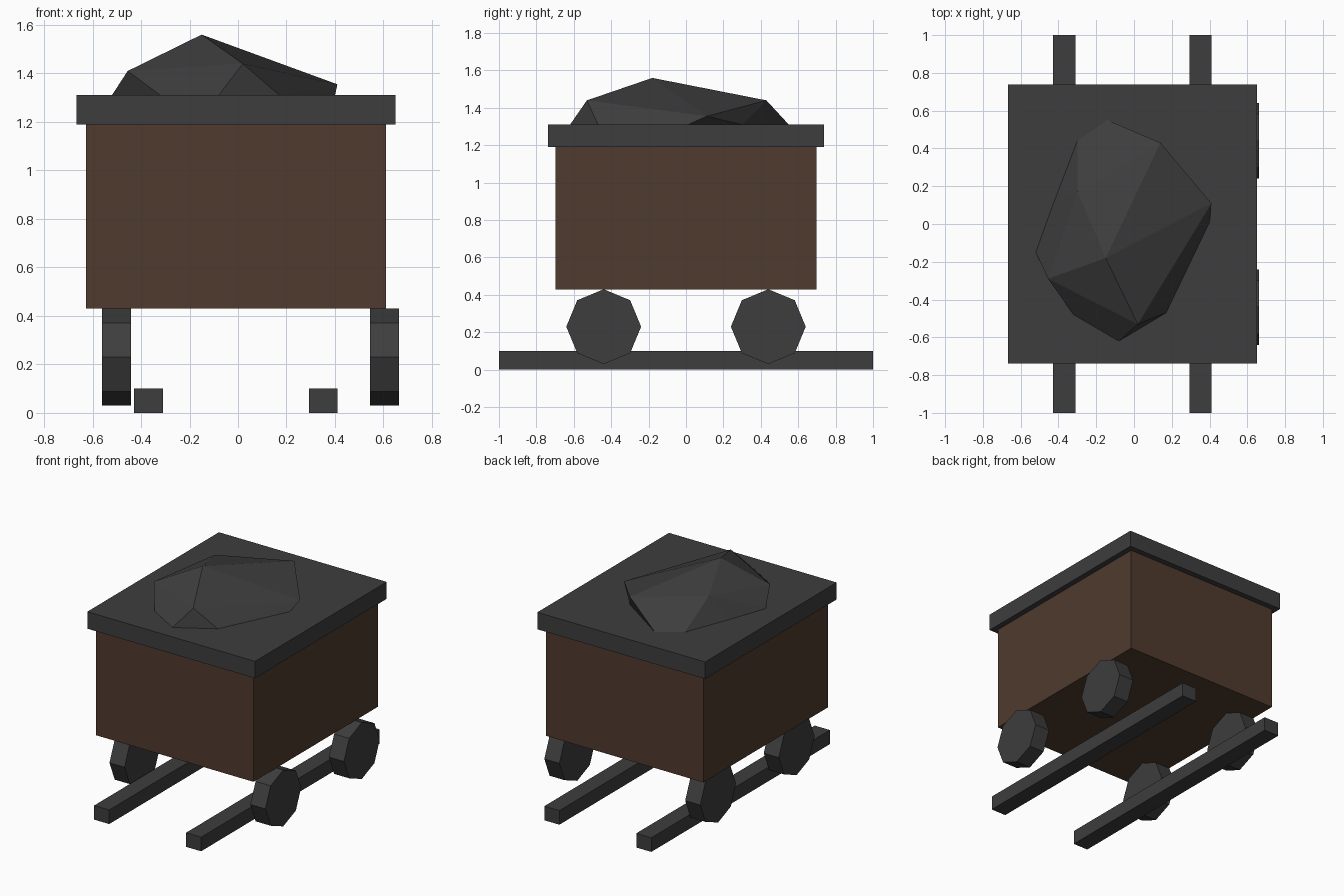
import bpy, bmesh, math
from mathutils import Matrix

cube = bpy.data.objects.get("Cube")
if cube:
    bpy.data.objects.remove(cube, do_unlink=True)


def material(name, rgb):
    mat = bpy.data.materials.new(name)
    mat.use_nodes = True
    mat.diffuse_color = (*rgb, 1)
    mat.node_tree.nodes["Principled BSDF"].inputs["Base Color"].default_value = (*rgb, 1)
    return mat


iron = material("dark_grey", (0.047, 0.047, 0.047))
wood = material("brown", (0.08, 0.043, 0.027))


def finish(name, bm, mat):
    bmesh.ops.recalc_face_normals(bm, faces=bm.faces[:])
    mesh = bpy.data.meshes.new(name)
    bm.to_mesh(mesh)
    bm.free()
    mesh.materials.append(mat)
    obj = bpy.data.objects.new(name, mesh)
    bpy.context.scene.collection.objects.link(obj)
    return obj


def box(name, centre, size, mat):
    bm = bmesh.new()
    bmesh.ops.create_cube(bm, size=1, matrix=Matrix.Diagonal((*size, 1)))
    finish(name, bm, mat).location = centre


def wheel(name, centre):
    # octagonal disc with its axle along x and a corner at the top
    bm = bmesh.new()
    bmesh.ops.create_cone(bm, cap_ends=True, segments=8, radius1=0.2, radius2=0.2,
                          depth=0.118, matrix=Matrix.Rotation(math.pi / 2, 4, 'Y'))
    finish(name, bm, iron).location = centre


# Wagon body and its overhanging lid
box("wagon_body", (-0.008, 0, 0.81), (1.236, 1.395, 0.76), wood)
box("wagon_rim", (-0.008, 0, 1.25), (1.316, 1.475, 0.12), iron)

# Rails and wheels on both sides
for side, rail_x, wheel_x in (("right", -0.369, -0.501), ("left", 0.352, 0.604)):
    box(side + "_rail", (rail_x, 0, 0.05), (0.118, 2, 0.1), iron)
    for end, y in (("front", -0.44), ("back", 0.44)):
        wheel(f"{end}_{side}_wheel", (wheel_x, y, 0.23))

# Faceted lump of ore: outline on the lid, then raised corners
base = [(-0.52, -0.15), (-0.43, 0.1), (-0.3, 0.44), (-0.14, 0.55), (0.23, 0.3), (0.4, 0.01),
        (0.17, -0.47), (-0.08, -0.62), (-0.32, -0.48)]
peaks = [(-0.15, -0.18, 1.56), (0.02, -0.53, 1.44), (-0.455, -0.29, 1.41),
         (0.41, 0.11, 1.355), (0.14, 0.43, 1.44), (-0.3, 0.17, 1.465)]
bm = bmesh.new()
for p in [(x, y, 1.31) for x, y in base] + peaks:
    bm.verts.new(p)
bmesh.ops.convex_hull(bm, input=bm.verts[:])
# the underside rests on the lid, so it is left open
bottom = [f for f in bm.faces if all(v.co.z < 1.32 for v in f.verts)]
bmesh.ops.delete(bm, geom=bottom, context='FACES')
finish("ore_lump", bm, iron)
